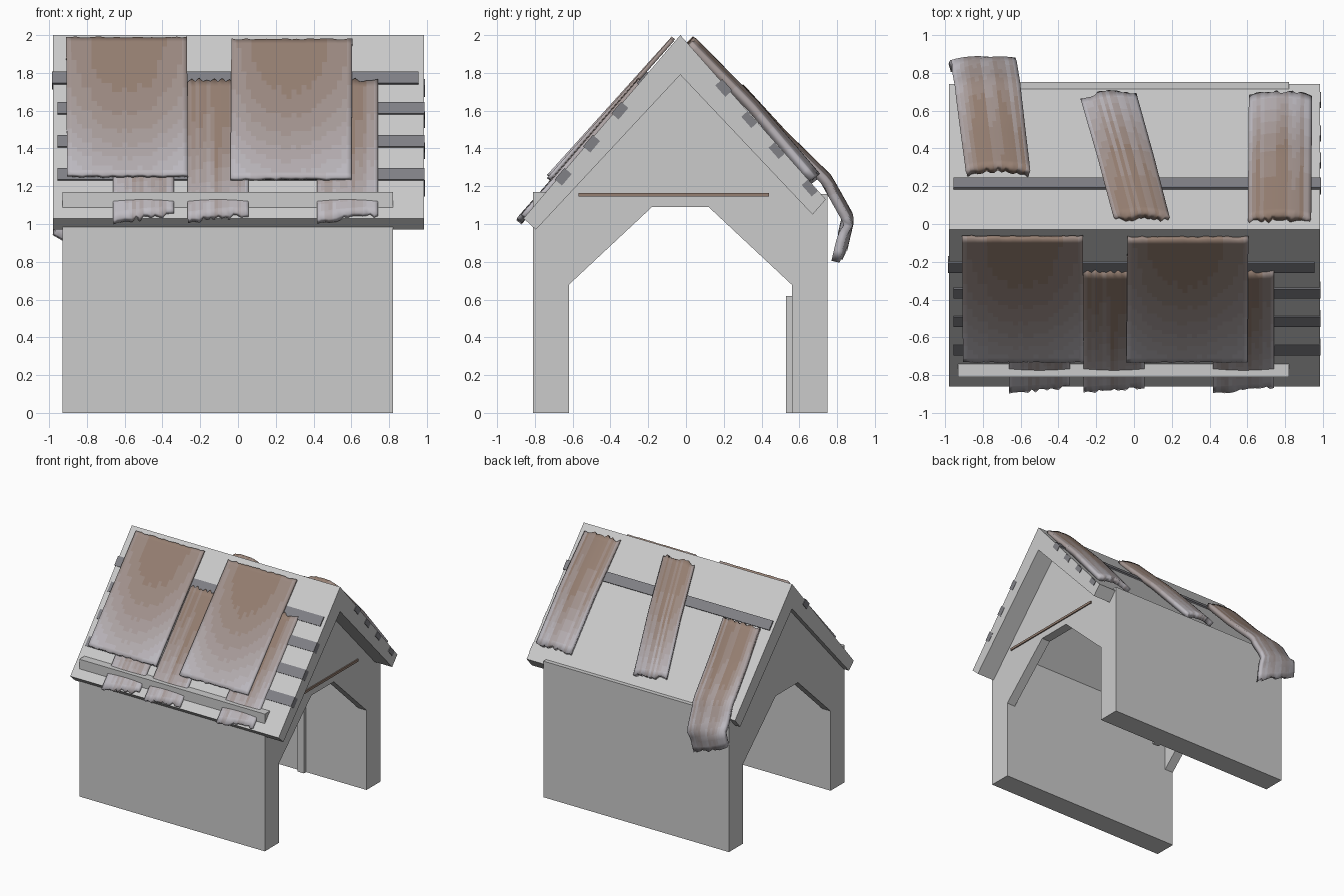
import bpy, bmesh, math, random
from mathutils import Vector

if "Cube" in bpy.data.objects:
    bpy.data.objects.remove(bpy.data.objects["Cube"])

random.seed(4)


def finish(name, bm):
    bmesh.ops.recalc_face_normals(bm, faces=bm.faces)
    me = bpy.data.meshes.new(name)
    bm.to_mesh(me)
    bm.free()
    ob = bpy.data.objects.new(name, me)
    bpy.context.collection.objects.link(ob)
    return ob


def prism(name, pts, x0, x1):
    """Extrude a (y, z) outline along x."""
    bm = bmesh.new()
    f = bm.faces.new([bm.verts.new((x0, y, z)) for y, z in pts])
    r = bmesh.ops.extrude_face_region(bm, geom=[f])
    vs = [v for v in r["geom"] if isinstance(v, bmesh.types.BMVert)]
    bmesh.ops.translate(bm, verts=vs, vec=(x1 - x0, 0, 0))
    return finish(name, bm)


def box(name, x0, x1, y0, y1, z0, z1):
    return prism(name, [(y0, z0), (y1, z0), (y1, z1), (y0, z1)], x0, x1)


def bar(name, x0, x1, y, z, angle, w=0.08, h=0.05):
    """Bar along x with a tilted rectangular section."""
    c, s = math.cos(angle), math.sin(angle)
    pts = [(y + a * c - b * s, z + a * s + b * c)
           for a, b in ((-w/2, -h/2), (w/2, -h/2), (w/2, h/2), (-w/2, h/2))]
    return prism(name, pts, x0, x1)


# Colour steps from weathered brown to pale grey
brown, pale = Vector((0.30, 0.21, 0.165)), Vector((0.52, 0.50, 0.54))
mats = []
for i in range(8):
    m = bpy.data.materials.new("weathered_%d" % i)
    m.diffuse_color = (*brown.lerp(pale, i / 7), 1)
    m.use_nodes = True
    m.node_tree.nodes["Principled BSDF"].inputs["Base Color"].default_value = m.diffuse_color
    mats.append(m)
dark = bpy.data.materials.new("dark_grey")
dark.diffuse_color = (0.22, 0.22, 0.24, 1)
dark.use_nodes = True
dark.node_tree.nodes["Principled BSDF"].inputs["Base Color"].default_value = dark.diffuse_color


def along(path, t):
    pts = [Vector(p) for p in path]
    lens = [(b - a).length for a, b in zip(pts, pts[1:])]
    d = t * sum(lens)
    for a, b, l in zip(pts, pts[1:], lens):
        if d <= l + 1e-6:
            return a.lerp(b, d / l)
        d -= l
    return pts[-1]


def shingle(name, path, xa, xb, width, thick, bulge=0.0, ragged=0.015,
            skew=0.0, streak=0.2, rows=20, cols=16):
    """Thin sheet following a (y, z) path, from centre xa to centre xb."""
    bm = bmesh.new()
    grid = []
    jag = [(random.uniform(-1, 1) * ragged, random.uniform(-1, 1) * ragged)
           for _ in range(cols + 1)]
    side = 1 if path[-1][0] > 0 else -1
    for r in range(rows + 1):
        row = []
        t = r / rows
        for c in range(cols + 1):
            u = c / cols - 0.5
            p = along(path, t)
            d = (along(path, min(1, t + .03)) - along(path, max(0, t - .03))).normalized()
            n = Vector((-d.y, d.x)) * side       # outward from the roof
            p = p + n * bulge * (0.6 - 4 * u * u)
            shift = skew * u * t + (jag[c][0] if r == 0 else 0) + (jag[c][1] if r == rows else 0)
            p = p + d * shift
            row.append(bm.verts.new((xa + (xb - xa) * t + u * width, p.x, p.y)))
        grid.append(row)
    tone = [random.uniform(-streak, streak) for _ in range(cols)]
    for r in range(rows):
        for c in range(cols):
            f = bm.faces.new((grid[r][c], grid[r][c+1], grid[r+1][c+1], grid[r+1][c]))
            t = (r + .5) / rows
            edge = abs((c + .5) / cols - .5)
            v = t * t * 0.8 + edge * edge * 1.2 + tone[c]
            f.material_index = max(0, min(7, int(v * 8)))
            f.smooth = True
    ob = finish(name, bm)
    for m in mats:
        ob.data.materials.append(m)
    mod = ob.modifiers.new("thickness", "SOLIDIFY")
    mod.thickness = thick
    mod.offset = 0
    return ob


# Roof: one chevron profile
prism("roof", [(-0.03, 2.0), (-0.86, 1.03), (-0.795, 0.97), (-0.03, 1.79),
               (0.67, 1.05), (0.74, 1.13)], -0.98, 0.985)

# Thick side walls poking slightly through the roof
box("front_wall", -0.93, 0.82, -0.81, -0.62, 0, 1.17)
box("back_wall", -0.93, 0.82, 0.56, 0.75, 0, 1.16)

# Frames at both ends: corner braces, tie beam, gable panel
for tag, x0, x1 in (("left", -0.93, -0.85), ("right", 0.74, 0.82)):
    prism(tag + "_front_brace", [(-0.64, 0.66), (-0.18, 1.09), (-0.18, 1.16), (-0.64, 1.16)], x0, x1)
    prism(tag + "_back_brace", [(0.58, 0.66), (0.12, 1.09), (0.12, 1.16), (0.58, 1.16)], x0, x1)
    prism(tag + "_gable", [(-0.66, 1.15), (0.60, 1.15), (-0.03, 1.83)], x0, x1)
    box(tag + "_tie_beam", x0, x1, -0.20, 0.14, 1.09, 1.16)
box("middle_back_post", 0.19, 0.25, 0.53, 0.57, 0, 0.62)
board = box("brown_tie_board", 0.75, 0.83, -0.57, 0.44, 1.145, 1.165)
board.data.materials.append(mats[0])

# Roof battens, sunk almost flush into the slopes
fa, ba = math.atan(1.17), -math.atan(1.13)
battens = [bar("front_batten_%d" % i, x0, x1, y, z, fa)
           for i, (y, z, x0, x1) in enumerate((
               (-0.215, 1.76, -0.985, 0.955), (-0.35, 1.60, -0.955, 0.987),
               (-0.50, 1.425, -0.955, 0.987), (-0.65, 1.25, -0.955, 0.987)))]
battens += [bar("back_batten_%d" % i, -0.955, 0.99, y, z, ba, h=0.05 if i == 0 else 0.042)
            for i, (y, z) in enumerate(((0.20, 1.72), (0.335, 1.552), (0.48, 1.388), (0.655, 1.19)))]
for b in battens:
    b.data.materials.append(dark)

# Two large front sheets
shingle("front_sheet_left", [(-0.07, 1.982), (-0.725, 1.255)], -0.59, -0.585, 0.64, 0.022,
        ragged=0.005, streak=0.02, rows=30, cols=24)
shingle("front_sheet_right", [(-0.075, 1.972), (-0.725, 1.24)], 0.285, 0.28, 0.64, 0.022,
        ragged=0.005, streak=0.02, rows=30, cols=24)

# Long narrow front shingles, tucked under the sheets
for i, x in enumerate((-0.50, -0.105, 0.58)):
    shingle("front_shingle_%d" % i, [(-0.245, 1.75), (-0.70, 1.222), (-0.865, 1.035)],
            x, x, 0.32, 0.035, bulge=0.006, skew=-0.04)

# Back shingles, the left one drooping over the eave
shingle("back_shingle_left", [(0.28, 1.71), (0.5, 1.47), (0.74, 1.235), (0.855, 1.03), (0.82, 0.88)],
        -0.72, -0.81, 0.33, 0.045, bulge=0.025, skew=0.14, rows=24)
shingle("back_shingle_middle", [(0.03, 1.95), (0.35, 1.625), (0.67, 1.25)],
        0.04, -0.135, 0.28, 0.045, bulge=0.03, skew=0.04)
shingle("back_shingle_right", [(0.02, 1.96), (0.35, 1.625), (0.67, 1.25)],
        0.77, 0.775, 0.32, 0.045, bulge=0.03)
